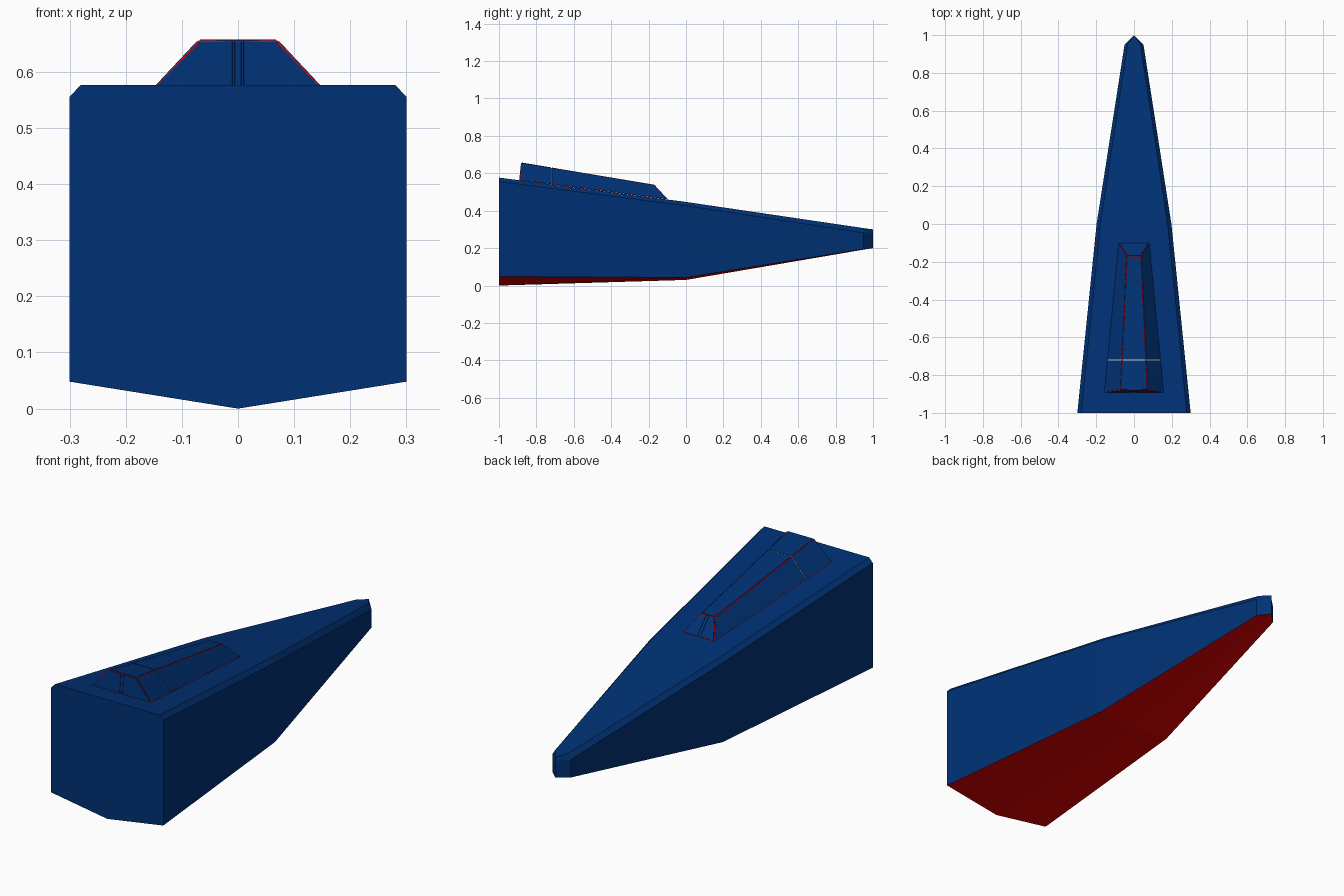
import bpy
import bmesh

cube = bpy.data.objects.get("Cube")
if cube:
    bpy.data.objects.remove(cube, do_unlink=True)


def material(name, rgb):
    mat = bpy.data.materials.new(name)
    mat.use_nodes = True
    mat.diffuse_color = (*rgb, 1)
    mat.node_tree.nodes["Principled BSDF"].inputs["Base Color"].default_value = (*rgb, 1)
    return mat


blue = material("navy blue", (0.0, 0.031, 0.178))
red = material("bright red", (0.75, 0.0, 0.0))
grey = material("light grey", (0.6, 0.6, 0.6))


def finish(name, bm, mats):
    bmesh.ops.recalc_face_normals(bm, faces=bm.faces)
    mesh = bpy.data.meshes.new(name)
    bm.to_mesh(mesh)
    bm.free()
    for mat in mats:
        mesh.materials.append(mat)
    obj = bpy.data.objects.new(name, mesh)
    bpy.context.collection.objects.link(obj)
    return obj


# Hull: y, side half width, deck half width, keel z, chine z, gunwale z, deck z
stations = [
    (-1.0, 0.3, 0.28, 0.0, 0.048, 0.556, 0.577),
    (0.0, 0.198, 0.178, 0.03, 0.043, 0.427, 0.447),
    (0.95, 0.05, 0.034, 0.192, 0.195, 0.282, 0.307),
    (1.0, 0.0, 0.0, 0.2, 0.2, 0.276, 0.3),
]
bm = bmesh.new()
rings = []
for y, side, deck, keel, chine, gunwale, top in stations:
    half = [(side, chine), (side, gunwale), (deck, top)]
    section = [(0, keel)] + half + [(-x, z) for x, z in reversed(half)]
    rings.append([bm.verts.new((x, y, z)) for x, z in section])
count = len(rings[0])
for a, b in zip(rings, rings[1:]):
    for i in range(count):
        j = (i + 1) % count
        face = bm.faces.new((a[i], a[j], b[j], b[i]))
        # The two strips touching the keel are the painted bottom
        face.material_index = 1 if i in (0, count - 1) else 0
bm.faces.new(rings[0])
bmesh.ops.remove_doubles(bm, verts=bm.verts, dist=0.0005)
finish("hull", bm, [blue, red])

# Cabin: base y, base half width, base z, top y, top half width, top z
JOINT = -0.72
frames = [
    (-0.89, 0.157, 0.563, -0.88, 0.07, 0.656),
    (JOINT, 0.140, 0.541, JOINT, 0.062, 0.629),
    (-0.10, 0.08, 0.461, -0.17, 0.036, 0.537),
]
POST = 0.008
bm = bmesh.new()
rows = []
for by, bw, bz, ty, tw, tz in frames:
    rows.append([bm.verts.new(p) for p in (
        (-bw, by, bz), (-tw, ty, tz), (tw, ty, tz), (bw, by, bz))])
posts = {}
for k in (0, 2):
    by, bw, bz, ty, tw, tz = frames[k]
    # Centre post dividing the end window into two panes
    posts[k] = [bm.verts.new(p) for p in (
        (-POST, by, bz), (-POST, ty, tz), (POST, ty, tz), (POST, by, bz))]
    r, p = rows[k], posts[k]
    bm.faces.new((r[0], r[1], p[1], p[0]))
    bm.faces.new(p)
    bm.faces.new((p[3], p[2], r[2], r[3]))
for k in (0, 1):
    a, b = rows[k], rows[k + 1]
    bm.faces.new((a[0], a[1], b[1], b[0]))
    bm.faces.new((a[2], a[3], b[3], b[2]))
    near = posts[k][1:3] if k in posts else []
    far = posts[k + 1][1:3] if k + 1 in posts else []
    bm.faces.new([a[1], *near, a[2], b[2], *reversed(far), b[1]])
bmesh.ops.recalc_face_normals(bm, faces=bm.faces)

# Fine seams around slightly raised panels
panels = bm.faces[:]
seams = bmesh.ops.inset_individual(bm, faces=panels, thickness=0.003, depth=0)
for face in seams["faces"]:
    centre = face.calc_center_median()
    heights = [v.co.z for v in face.verts]
    beside_post = abs(centre.x) < 0.02 and max(heights) - min(heights) > 0.03
    if abs(centre.y - JOINT) < 0.004:
        face.material_index = 2
    elif not beside_post:
        face.material_index = 1
bmesh.ops.inset_individual(bm, faces=panels, thickness=0.0002, depth=0.002)
finish("cabin", bm, [blue, red, grey])
